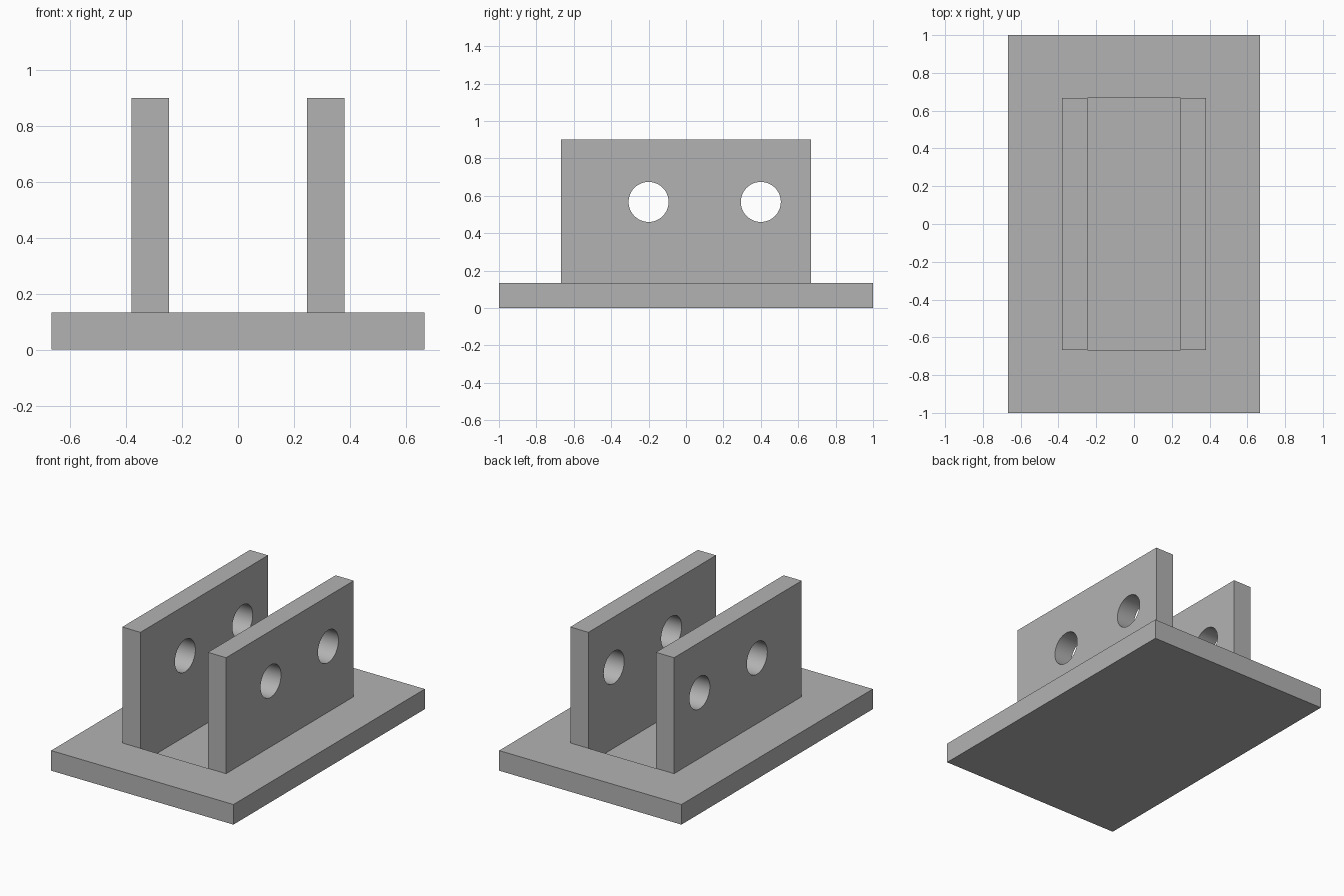
import bpy
import math

default = bpy.data.objects.get("Cube")
if default:
    bpy.data.objects.remove(default, do_unlink=True)

# One plain grey for the whole bracket
grey = bpy.data.materials.new("grey")
grey.use_nodes = True
color = (0.45, 0.45, 0.45, 1.0)
grey.diffuse_color = color
grey.node_tree.nodes["Principled BSDF"].inputs["Base Color"].default_value = color

BASE_X, BASE_Y, BASE_TOP = 0.667, 1.0, 0.133
WALL_IN, WALL_OUT, WALL_Y, WALL_TOP = 0.247, 0.38, 0.667, 0.9
POCKET_FLOOR = 0.033
HOLE_R, HOLE_Z, HOLE_YS = 0.107, 0.567, (-0.2, 0.4)


def box(name, low, high):
    """Axis-aligned box between two corners."""
    bpy.ops.mesh.primitive_cube_add(
        size=1, location=[(a + b) / 2 for a, b in zip(low, high)])
    obj = bpy.context.object
    obj.name = name
    obj.scale = [b - a for a, b in zip(low, high)]
    bpy.ops.object.transform_apply(location=False, rotation=False, scale=True)
    obj.data.materials.append(grey)
    return obj


def cut(target, cutter):
    """Subtract the cutter from the target, then discard it."""
    cutter.hide_render = True
    mod = target.modifiers.new("cut", "BOOLEAN")
    mod.operation = "DIFFERENCE"
    mod.solver = "EXACT"
    mod.object = cutter
    bpy.ops.object.select_all(action="DESELECT")
    bpy.context.view_layer.objects.active = target
    target.select_set(True)
    bpy.ops.object.modifier_apply(modifier=mod.name)
    bpy.data.objects.remove(cutter, do_unlink=True)


# Base plate with a shallow pocket between the walls
base = box("base_plate", (-BASE_X, -BASE_Y, 0), (BASE_X, BASE_Y, BASE_TOP))
cut(base, box("pocket_cutter", (-WALL_IN, -WALL_Y, POCKET_FLOOR),
              (WALL_IN, WALL_Y, WALL_TOP)))

# Two upright walls, each with two round through holes
for side, name in ((-1, "right_wall"), (1, "left_wall")):
    xs = sorted((side * WALL_IN, side * WALL_OUT))
    wall = box(name, (xs[0], -WALL_Y, BASE_TOP), (xs[1], WALL_Y, WALL_TOP))
    for y in HOLE_YS:
        bpy.ops.mesh.primitive_cylinder_add(
            vertices=48, radius=HOLE_R, depth=0.5,
            location=(sum(xs) / 2, y, HOLE_Z), rotation=(0, math.pi / 2, 0))
        drill = bpy.context.object
        drill.data.materials.append(grey)
        cut(wall, drill)
    bpy.ops.object.shade_smooth_by_angle(angle=math.radians(30))
